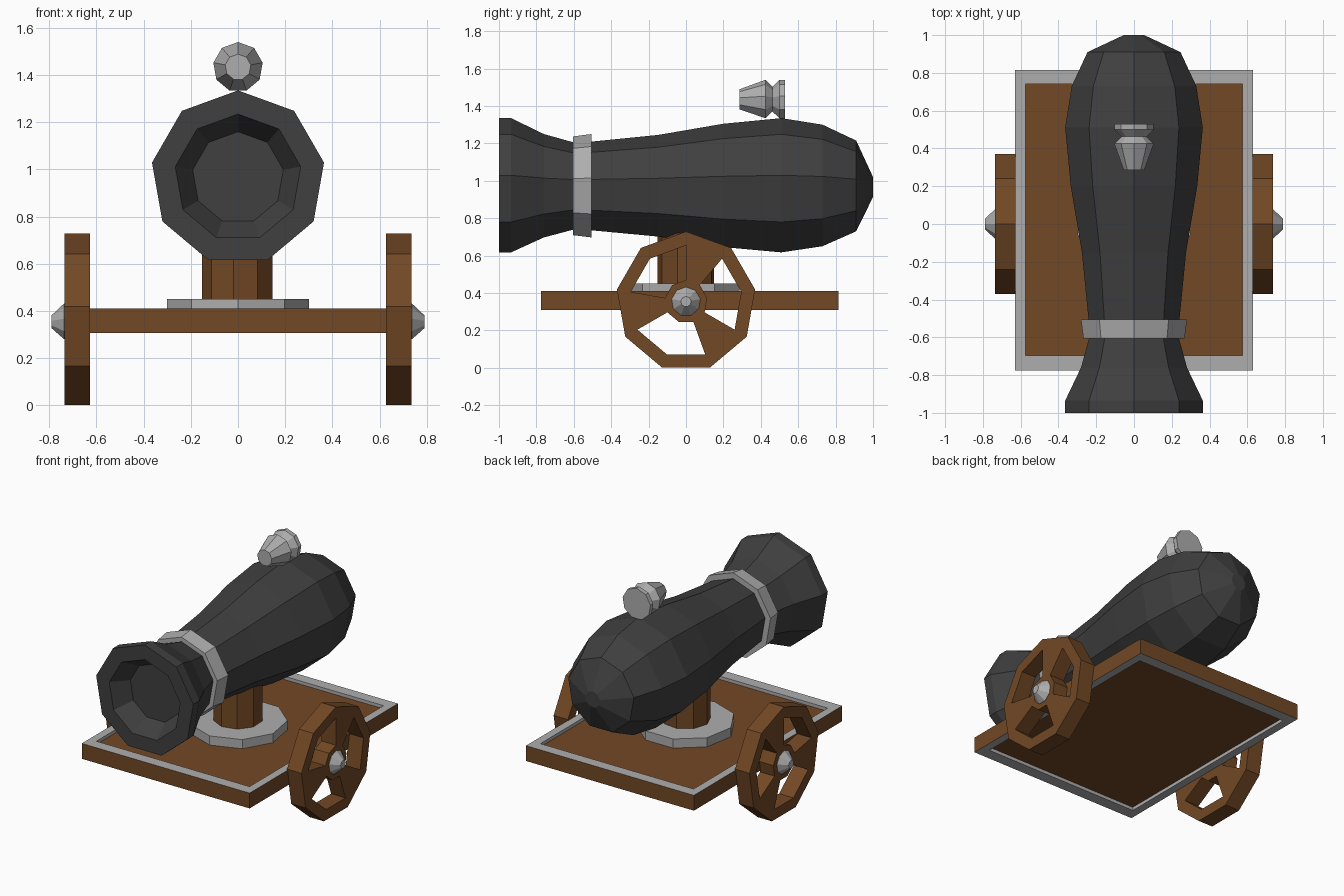
import bpy, bmesh
from math import sin, cos, radians
from mathutils import Vector

if "Cube" in bpy.data.objects:
    bpy.data.objects.remove(bpy.data.objects["Cube"])

SIDES = 9


def material(name, rgb):
    m = bpy.data.materials.new(name)
    m.diffuse_color = (*rgb, 1)
    m.use_nodes = True
    m.node_tree.nodes["Principled BSDF"].inputs["Base Color"].default_value = m.diffuse_color
    return m


WOOD = material("wood", (0.17, 0.065, 0.018))
IRON = material("dark_iron", (0.05, 0.05, 0.05))
STEEL = material("light_steel", (0.42, 0.42, 0.42))


def finish(name, bm, mats, mirror=False):
    bmesh.ops.recalc_face_normals(bm, faces=bm.faces)
    me = bpy.data.meshes.new(name)
    bm.to_mesh(me)
    bm.free()
    ob = bpy.data.objects.new(name, me)
    bpy.context.collection.objects.link(ob)
    for m in mats:
        me.materials.append(m)
    if mirror:
        ob.modifiers.new("mirror", 'MIRROR').use_axis[0] = True
    return ob


def loft(name, rings, mats, bands=None, closed=False, mirror=False):
    """Skin a list of point rings; bands gives a material index per band."""
    bm = bmesh.new()
    vs = [[bm.verts.new(p) for p in r] for r in rings]
    n = len(vs[0])
    pairs = list(zip(vs, vs[1:])) + ([(vs[-1], vs[0])] if closed else [])
    for b, (lo, hi) in enumerate(pairs):
        for i in range(n):
            j = (i + 1) % n
            f = bm.faces.new((lo[i], lo[j], hi[j], hi[i]))
            f.material_index = bands[b] if bands else 0
    if not closed:
        bm.faces.new(vs[0])
        bm.faces.new(vs[-1])
    return finish(name, bm, mats, mirror)


def circle(axis, pos, r, centre, turn=0):
    """Nine-sided ring around an axis, first corner up (or forward for z)."""
    pts = []
    for k in range(SIDES):
        a = radians(360 / SIDES * k + turn)
        s, c = r * sin(a), r * cos(a)
        p = {'x': (pos, s, c), 'y': (s, pos, c), 'z': (s, -c, pos)}[axis]
        pts.append(Vector(p) + Vector(centre))
    return pts


def lathe(name, axis, profile, centre, mats, turn=0, **kw):
    return loft(name, [circle(axis, p, r, centre, turn) for p, r in profile], mats, **kw)


# Barrel with a shallow tapered bore
AXIS = (0, 0, 0.965)
lathe("barrel", 'y', [(-0.88, 0.195), (-1, 0.27), (-1, 0.37), (-0.935, 0.37),
                      (-0.76, 0.285), (-0.6, 0.24), (-0.5, 0.245), (-0.15, 0.28),
                      (0.2, 0.34), (0.51, 0.37), (0.73, 0.335), (0.91, 0.25),
                      (1, 0.055)], AXIS, [IRON])

# Band around the neck
lathe("barrel_band", 'y', [(-0.605, 0.23), (-0.605, 0.272), (-0.505, 0.285),
                           (-0.505, 0.23)], AXIS, [STEEL], closed=True)

# Knob on top of the breech
lathe("top_knob", 'y', [(0.285, 0.055), (0.425, 0.106), (0.462, 0.068),
                        (0.5, 0.106), (0.53, 0.106)], (0, 0, 1.434), [STEEL])

# Pedestal and its base disc
lathe("pedestal", 'z', [(0.43, 0.153), (0.85, 0.153)], (0, 0, 0), [WOOD], turn=-7)
lathe("pedestal_disc", 'z', [(0.37, 0.305), (0.452, 0.305)], (0, 0, 0), [STEEL])


# Platform: wooden slab with grey borders around recessed panels
def rect(x, y0, y1, z):
    return [(-x, y0, z), (x, y0, z), (x, y1, z), (-x, y1, z)]


outer, inner = (0.63, -0.775, 0.815), (0.575, -0.697, 0.74)
platform = loft("platform", [rect(*inner, 0.33), rect(*inner, 0.308), rect(*outer, 0.308),
                             rect(*outer, 0.412), rect(*inner, 0.412), rect(*inner, 0.39)],
                [WOOD, STEEL], bands=[1, 1, 0, 1, 1])

# Wheels: rim, hub and three spokes made from a nine-part disc
HUB = (0, 0, 0.354)
X0, X1 = 0.627, 0.735
bm = bmesh.new()
grid = {(x, r): [bm.verts.new(p) for p in circle('x', x, r, HUB)]
        for x in (X0, X1) for r in (0.115, 0.3, 0.375)}
for x in (X0, X1):
    bm.faces.new(grid[x, 0.115])
for k in range(SIDES):
    j = (k + 1) % SIDES
    spoke = k % 3 == 0

    def strip(a, b, i0, i1):
        bm.faces.new((grid[a][i0], grid[a][i1], grid[b][i1], grid[b][i0]))

    strip((X0, 0.375), (X1, 0.375), k, j)
    for x in (X0, X1):
        strip((x, 0.3), (x, 0.375), k, j)
        if spoke:
            strip((x, 0.115), (x, 0.3), k, j)
    if spoke:
        for i in (k, j):
            bm.faces.new((grid[X0, 0.115][i], grid[X0, 0.3][i],
                          grid[X1, 0.3][i], grid[X1, 0.115][i]))
    else:
        strip((X0, 0.3), (X1, 0.3), k, j)
        strip((X0, 0.115), (X1, 0.115), k, j)
finish("wheels", bm, [WOOD], mirror=True)

# Hub caps
lathe("hub_caps", 'x', [(0.72, 0.078), (0.737, 0.078), (0.79, 0.028)], HUB, [STEEL],
      mirror=True)
